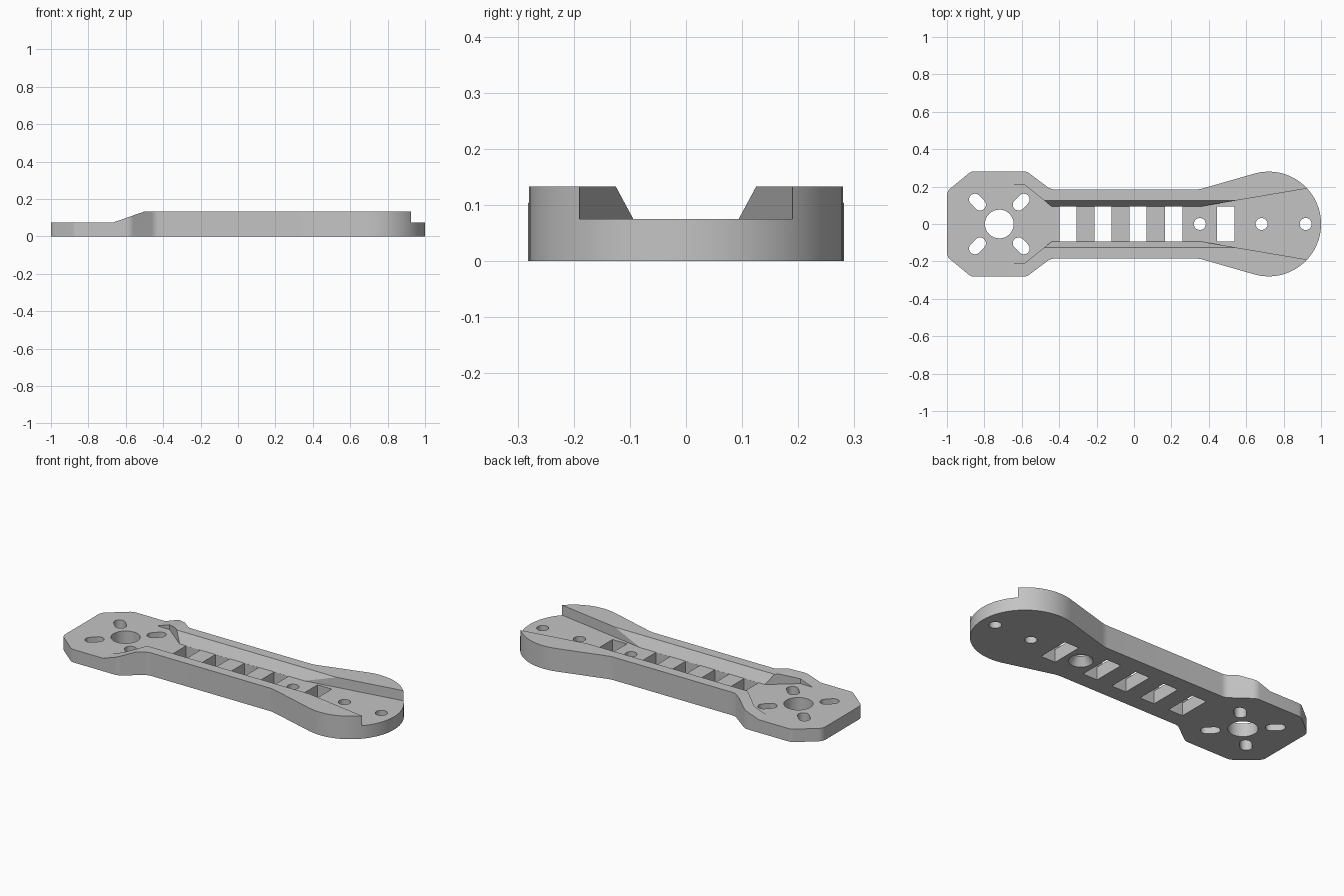
import bpy, bmesh, math
from mathutils import Vector, Matrix

if "Cube" in bpy.data.objects:
    bpy.data.objects.remove(bpy.data.objects["Cube"], do_unlink=True)

FLOOR, TOP, HIGH, LOW = 0.075, 0.133, 0.155, -0.05

grey = bpy.data.materials.new("plain grey")
grey.use_nodes = True
grey.diffuse_color = (0.55, 0.55, 0.55, 1)
grey.node_tree.nodes["Principled BSDF"].inputs["Base Color"].default_value = (0.55, 0.55, 0.55, 1)


def prism(name, points, start, end, axes="xyz"):
    """Extrude a closed profile; axes gives where profile u, v and the depth go."""
    order = ["xyz".index(a) for a in axes]

    def place(u, v, w):
        co = [0, 0, 0]
        for axis, value in zip(order, (u, v, w)):
            co[axis] = value
        return co

    bm = bmesh.new()
    low = [bm.verts.new(place(u, v, start)) for u, v in points]
    high = [bm.verts.new(place(u, v, end)) for u, v in points]
    bm.faces.new(low)
    bm.faces.new(high)
    for i in range(len(points)):
        j = (i + 1) % len(points)
        bm.faces.new((low[i], low[j], high[j], high[i]))
    bmesh.ops.recalc_face_normals(bm, faces=bm.faces)
    mesh = bpy.data.meshes.new(name)
    bm.to_mesh(mesh)
    bm.free()
    mesh.materials.append(grey)
    obj = bpy.data.objects.new(name, mesh)
    bpy.context.scene.collection.objects.link(obj)
    return obj


def rounded(prev, corner, nxt, radius, steps=6):
    """Points of a fillet at one corner."""
    p, c, n = Vector(prev), Vector(corner), Vector(nxt)
    a, b = (p - c).normalized(), (n - c).normalized()
    half = a.angle(b) / 2
    reach = radius / math.tan(half)
    centre = c + (a + b).normalized() * radius / math.sin(half)
    r0, r1 = c + a * reach - centre, c + b * reach - centre
    return [tuple(centre + r0.lerp(r1, i / steps).normalized() * radius)
            for i in range(steps + 1)]


def mirrored(points):
    return points + [(x, -y) for x, y in reversed(points)]


def slot(x, y, radius, offset=0.0, angle=0.0, steps=16):
    """Round hole, or a stadium when offset is above zero."""
    points = []
    for side in (1, -1):
        for i in range(steps + (1 if offset else 0)):
            a = math.pi * i / steps - math.pi / 2 + (math.pi if side < 0 else 0)
            points.append(Vector((side * offset + radius * math.cos(a), radius * math.sin(a))))
    turn = Matrix.Rotation(angle, 2)
    return [tuple(turn @ p + Vector((x, y))) for p in points]


# Outline: octagonal motor end, straight arm, round root end
corners = [(-1, 0), (-1, 0.175), (-0.87, 0.282), (-0.575, 0.282),
           (-0.445, 0.185), (0.35, 0.185), (0.643, 0.269)]
radii = [0.05, 0.05, 0.06, 0.06, 0.15]
half = []
for i, radius in enumerate(radii, 1):
    half += rounded(corners[i - 1], corners[i], corners[i + 1], radius)
for i in range(28):
    a = math.radians(106) * (1 - i / 27.5)
    half.append((0.72 + 0.28 * math.cos(a), 0.28 * math.sin(a)))
arm = prism("arm_body", mirrored(half), 0, TOP)

cutters = []

# Ramp down to the thin motor plate
ramp = [(-1.1, FLOOR), (-0.665, FLOOR), (-0.5, TOP), (-0.44, 0.154), (-0.44, 0.2), (-1.1, 0.2)]
cutters.append(prism("ramp_cutter", ramp, -0.5, 0.5, "xzy"))

# Recess between the rails, flared at both ends
recess = [(-1.1, 0.21), (-0.585, 0.21), (-0.44, 0.094), (0.36, 0.094), (1.05, 0.211)]
cutters.append(prism("recess_cutter", mirrored(recess), FLOOR, HIGH))

# Sloping inner sides of the rails
channel = [(-0.094, FLOOR), (0.094, FLOOR), (0.137, HIGH), (-0.137, HIGH)]
cutters.append(prism("channel_cutter", channel, -0.58, 0.7, "yzx"))

# Lightening windows
for x in (-0.353, -0.165, 0.022, 0.212, 0.49):
    w, d = 0.046, 0.0935
    window = [(x - w, -d), (x + w, -d), (x + w, d), (x - w, d)]
    cutters.append(prism("window_cutter", window, LOW, HIGH))

# Motor shaft hole and four radial screw slots
cutters.append(prism("shaft_cutter", slot(-0.72, 0, 0.077), LOW, HIGH))
for sx in (-1, 1):
    for sy in (-1, 1):
        shape = slot(-0.72 + sx * 0.117, sy * 0.117, 0.031, 0.02, sx * sy * math.pi / 4)
        cutters.append(prism("screw_slot_cutter", shape, LOW, HIGH))

# Mounting holes, the first countersunk from below
for x in (0.352, 0.682, 0.918):
    cutters.append(prism("mount_cutter", slot(x, 0, 0.032), LOW, HIGH))
sink = prism("countersink_cutter", slot(0.352, 0, 0.07), -0.01, 0.045)
for v in sink.data.vertices:
    if v.co.z > 0:
        v.co.x = 0.352 + (v.co.x - 0.352) * 0.45
        v.co.y *= 0.45
cutters.append(sink)

for cutter in cutters:
    cutter.hide_render = True
    mod = arm.modifiers.new(cutter.name, "BOOLEAN")
    mod.operation = "DIFFERENCE"
    mod.solver = "EXACT"
    mod.object = cutter

# Bake the cuts and drop the cutters
graph = bpy.context.evaluated_depsgraph_get()
result = bpy.data.meshes.new_from_object(arm.evaluated_get(graph))
arm.modifiers.clear()
arm.data = result
for cutter in cutters:
    bpy.data.objects.remove(cutter, do_unlink=True)

bpy.ops.object.select_all(action="DESELECT")
arm.select_set(True)
bpy.context.view_layer.objects.active = arm
bpy.ops.object.shade_smooth_by_angle(angle=math.radians(15))
